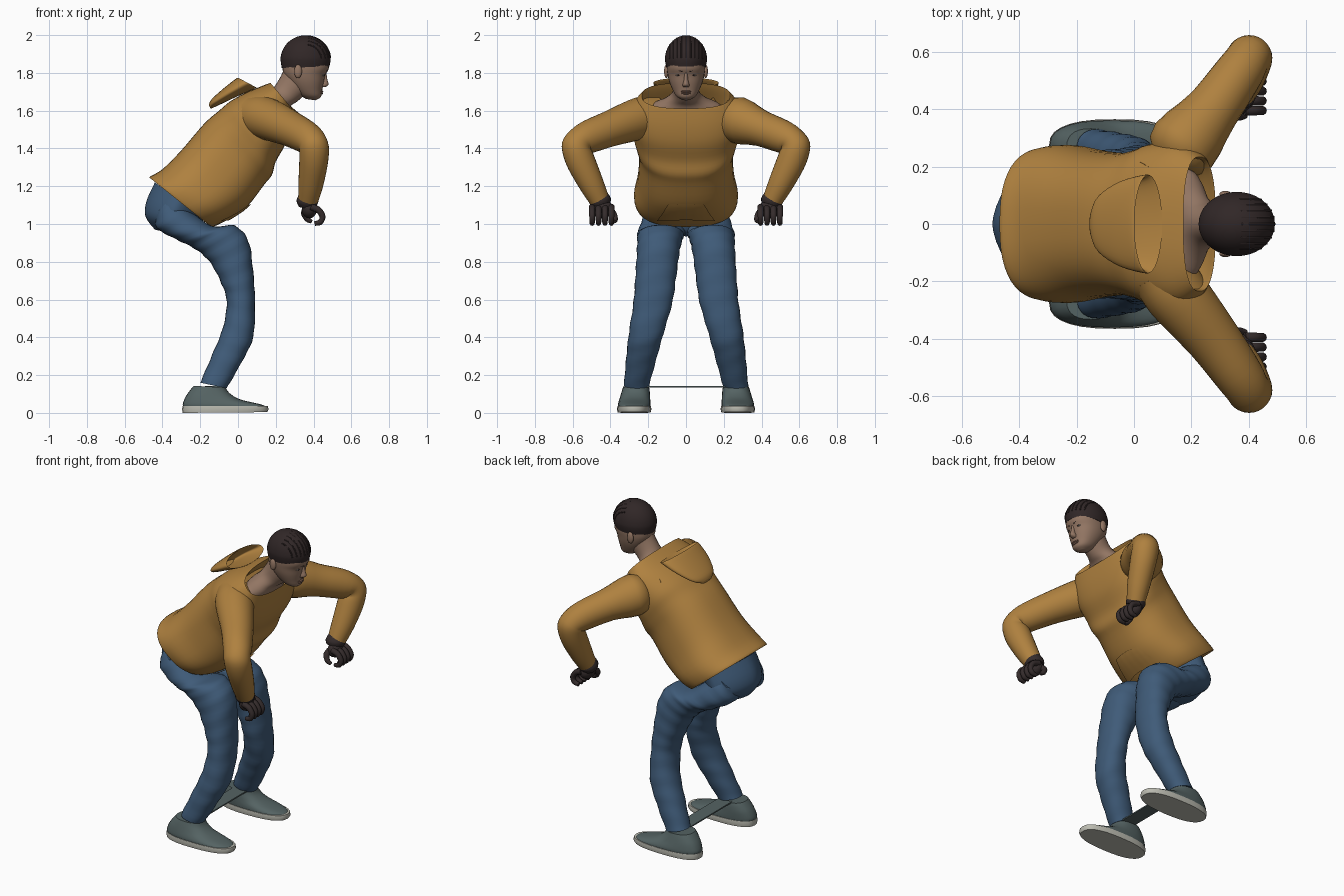
import bpy
import bmesh
from math import sin, cos, pi, radians
from mathutils import Vector

cube = bpy.data.objects.get("Cube")
if cube:
    bpy.data.objects.remove(cube)


def material(name, r, g, b):
    mat = bpy.data.materials.new(name)
    mat.use_nodes = True
    mat.diffuse_color = (r, g, b, 1)
    shader = mat.node_tree.nodes["Principled BSDF"]
    shader.inputs["Base Color"].default_value = (r, g, b, 1)
    shader.inputs["Roughness"].default_value = 0.8
    return mat


ochre = material("ochre cloth", 0.43, 0.22, 0.05)
denim = material("blue denim", 0.05, 0.105, 0.19)
skin = material("brown skin", 0.29, 0.18, 0.125)
lip_tone = material("lip brown", 0.22, 0.12, 0.085)
dark = material("black hair", 0.03, 0.02, 0.02)
leather = material("dark glove", 0.035, 0.025, 0.025)
slate = material("slate shoe", 0.09, 0.125, 0.125)
sole_grey = material("pale sole", 0.5, 0.5, 0.44)
eye_white = material("eye white", 0.4, 0.36, 0.33)


def finish(name, bm, mat, angle=50):
    mesh = bpy.data.meshes.new(name)
    bmesh.ops.recalc_face_normals(bm, faces=bm.faces)
    bm.to_mesh(mesh)
    bm.free()
    obj = bpy.data.objects.new(name, mesh)
    bpy.context.collection.objects.link(obj)
    mesh.materials.append(mat)
    bpy.ops.object.select_all(action="DESELECT")
    obj.select_set(True)
    bpy.context.view_layer.objects.active = obj
    bpy.ops.object.shade_smooth_by_angle(angle=radians(angle))
    return obj


def spline(a, b, c, d, t):
    return 0.5 * (2 * b + (c - a) * t + (2 * a - 5 * b + 4 * c - d) * t * t
                  + (3 * b - a - 3 * c + d) * t ** 3)


def skin_rings(name, rings, mat, sides=28, steps=4, power=2.0, ripple=0.0):
    """Smoothly join rings, each a centre and two half axes."""
    dense = []
    last = len(rings) - 1
    for i in range(last):
        four = [rings[max(0, min(last, i + k))] for k in (-1, 0, 1, 2)]
        for s in range(steps):
            dense.append([spline(*(r[j] for r in four), s / steps) for j in range(3)])
    dense.append(rings[-1])
    bm = bmesh.new()
    loops = []
    for n, (c, u, v) in enumerate(dense):
        loop = []
        for k in range(sides):
            a = 2 * pi * k / sides
            ca, sa = cos(a), sin(a)
            e = 2 / power
            p = u * abs(ca) ** e * (1 if ca > 0 else -1) + v * abs(sa) ** e * (1 if sa > 0 else -1)
            loop.append(bm.verts.new(c + p * (1 + ripple * sin(n * 1.5 + 2 * sin(a)))))
        loops.append(loop)
    for lo, hi in zip(loops, loops[1:]):
        for k in range(sides):
            m = (k + 1) % sides
            bm.faces.new((lo[k], lo[m], hi[m], hi[k]))
    bm.faces.new(loops[0])
    bm.faces.new(loops[-1])
    return finish(name, bm, mat)


def body(name, rows, mat, side=1, **options):
    """Rows: back x, back z, front x, front z, half width, centre y."""
    rings = []
    for bx, bz, fx, fz, w, *y in rows:
        back, front = Vector((bx, 0, bz)), Vector((fx, 0, fz))
        centre = (back + front) / 2 + Vector((0, side * y[0] if y else 0, 0))
        rings.append((centre, (front - back) / 2, Vector((0, w, 0))))
    return skin_rings(name, rings, mat, **options)


def tube(name, rows, mat, side=1, **options):
    """Rows: x, y, z, radius along a limb."""
    pts = [Vector((x, y * side, z)) for x, y, z, r in rows]
    rings = []
    for i, p in enumerate(pts):
        t = (pts[min(i + 1, len(pts) - 1)] - pts[max(i - 1, 0)]).normalized()
        ref = Vector((0, 1, 0)) if abs(t.y) < 0.8 else Vector((1, 0, 0))
        u = t.cross(ref).normalized()
        rings.append((p, u * rows[i][3], t.cross(u) * rows[i][3]))
    return skin_rings(name, rings, mat, **options)


def blob(name, place, size, mat):
    bm = bmesh.new()
    bmesh.ops.create_uvsphere(bm, u_segments=14, v_segments=9, radius=1)
    bmesh.ops.scale(bm, vec=size, verts=bm.verts)
    bmesh.ops.translate(bm, vec=place, verts=bm.verts)
    return finish(name, bm, mat)


# Hooded top: leaning torso, collar rolled inwards at the end
top = body("hoodie_torso", [
    (-.45, 1.24, -.15, 1.0, .255), (-.467, 1.25, -.135, .985, .265),
    (-.40, 1.29, -.06, 1.02, .275), (-.30, 1.39, .05, 1.095, .255),
    (-.18, 1.53, .14, 1.21, .248), (-.10, 1.60, .18, 1.26, .262),
    (-.04, 1.65, .20, 1.33, .28), (.04, 1.695, .25, 1.42, .288),
    (.10, 1.72, .275, 1.51, .278), (.165, 1.745, .285, 1.60, .24),
    (.168, 1.742, .282, 1.607, .232), (.145, 1.71, .262, 1.57, .225),
    (.10, 1.66, .23, 1.52, .21)], ochre, sides=48, power=2.5)

# Hood pouch hanging behind the neck, hollow at its opening
body("hood", [
    (-.155, 1.63, -.145, 1.61, .04), (-.14, 1.66, -.10, 1.63, .10),
    (-.08, 1.715, -.005, 1.675, .15), (-.01, 1.77, .09, 1.717, .172),
    (-.004, 1.765, .083, 1.718, .163), (-.06, 1.71, -.01, 1.685, .13),
    (-.11, 1.66, -.08, 1.645, .09)], ochre, sides=36)

# Front pocket: thin panel wrapped onto the torso
bm = bmesh.new()
bmesh.ops.create_grid(bm, x_segments=20, y_segments=10, size=1)
for v in bm.verts:
    up = (v.co.y + 1) / 2
    across = v.co.x * (.155 - .06 * up)
    v.co = Vector((-.04 + .11 * up - 2 * across ** 2, across, 1.01 + .095 * up))
pocket = finish("front_pocket", bm, ochre)
wrap = pocket.modifiers.new("wrap", "SHRINKWRAP")
wrap.target = top
wrap.wrap_mode = "ABOVE_SURFACE"
wrap.offset = .007

# Neck and head
body("neck", [
    (.10, 1.62, .23, 1.52, .19), (.135, 1.665, .258, 1.585, .185),
    (.165, 1.69, .28, 1.625, .115), (.195, 1.73, .315, 1.65, .074),
    (.228, 1.785, .37, 1.70, .068), (.25, 1.84, .40, 1.75, .07)], skin)
body("head", [
    (.36, 1.662, .41, 1.655, .022), (.325, 1.685, .438, 1.672, .052),
    (.29, 1.72, .446, 1.71, .073), (.26, 1.76, .455, 1.75, .089),
    (.24, 1.80, .463, 1.79, .098), (.235, 1.84, .482, 1.83, .102),
    (.24, 1.90, .475, 1.90, .10)], skin, power=2.2)
body("nose", [(.44, 1.80, .468, 1.80, .009), (.44, 1.765, .473, 1.765, .011),
              (.43, 1.74, .479, 1.737, .018), (.43, 1.725, .462, 1.725, .016)], skin, sides=14)
for name, z, depth in (("upper_lip", 1.702, .010), ("lower_lip", 1.692, .009)):
    blob(name, (.442, 0, z), (depth, .027, .006), lip_tone)

# Close-cropped hair with braided ridges
MID = Vector((.358, 0, 1.868))
rows = [(MID.x - .126, 1.825, MID.x + .126, 1.835, .104)]
for step in range(10):
    a = radians(step * 9.7)
    rows.append((MID.x - .133 * cos(a), MID.z + .131 * sin(a),
                 MID.x + .133 * cos(a), MID.z + .131 * sin(a), .112 * cos(a)))
body("hair", rows, dark, sides=36, steps=2)
for n in range(-4, 5):
    a = n * .22
    path = []
    for step in range(7):
        t = radians(5 + step * 13)
        path.append((MID.x + .132 * cos(a) * cos(t), .111 * sin(a),
                     MID.z + .128 * cos(a) * sin(t), .004))
    tube("hair_braid", path, dark, sides=8, steps=2)

for side, label in ((1, "left_"), (-1, "right_")):
    # Face details
    blob(label + "eye", (.447, side * .040, 1.788), (.010, .015, .005), eye_white)
    blob(label + "pupil", (.453, side * .040, 1.788), (.006, .006, .005), dark)
    tube(label + "eyebrow", [(.470, .018, 1.806, .003), (.462, .042, 1.814, .004),
                             (.436, .068, 1.808, .003)], dark, side, sides=8)
    blob(label + "ear", (.318, side * .104, 1.808), (.021, .012, .036), skin)

    # Sleeve
    tube(label + "sleeve", [
        (.09, .16, 1.57, .11), (.145, .24, 1.56, .112), (.275, .40, 1.505, .095),
        (.375, .54, 1.45, .083), (.40, .58, 1.415, .078), (.402, .565, 1.35, .077),
        (.387, .505, 1.22, .067), (.372, .46, 1.13, .054)], ochre, side)

    # Glove: cuff, palm, curled fingers and thumb
    tube(label + "glove_cuff", [(.37, .462, 1.16, .045), (.368, .455, 1.125, .058),
                                (.37, .447, 1.10, .050)], leather, side, sides=20)
    blob(label + "glove_palm", (.378, side * .445, 1.08), (.042, .062, .05), leather)
    for f in range(4):
        y = .395 + f * .034
        tube(label + "glove_finger", [
            (.385, y, 1.09, .018), (.425, y, 1.075, .017), (.447, y, 1.04, .016),
            (.436, y, 1.01, .015), (.405, y, 1.002, .012)], leather, side, sides=10)
    tube(label + "glove_thumb", [(.36, .41, 1.08, .02), (.352, .385, 1.055, .018),
                                 (.368, .375, 1.025, .015), (.39, .378, 1.012, .010)],
         leather, side, sides=10)

    # Trouser leg, bent at hip and knee
    body(label + "trouser_leg", [
        (-.43, 1.06, -.35, 1.14, .085, .10), (-.43, .98, -.28, 1.09, .11, .115),
        (-.33, .92, -.14, .99, .125, .13), (-.23, .87, -.02, .992, .12, .137),
        (-.15, .80, .055, .91, .113, .147), (-.09, .69, .08, .75, .108, .16),
        (-.06, .59, .09, .58, .103, .175), (-.08, .45, .08, .40, .092, .21),
        (-.14, .30, .02, .27, .08, .237), (-.20, .16, -.06, .13, .067, .262)],
        denim, side, power=2.2, steps=6, ripple=.02)

    # Shoe upper and sole
    body(label + "shoe", [
        (-.290, .03, .150, .03, .085, .274), (-.292, .05, .125, .044, .086, .274),
        (-.275, .09, .01, .072, .08, .27), (-.25, .125, -.045, .105, .074, .266),
        (-.235, .143, -.065, .135, .068, .264)], slate, side, power=2.5)
    body(label + "shoe_sole", [
        (-.293, 0, .155, .004, .087, .274), (-.296, .018, .162, .018, .091, .274),
        (-.294, .036, .158, .036, .089, .274)], sole_grey, side, power=2.5, steps=1)

# Seat of the trousers
body("trouser_seat", [
    (-.44, 1.22, -.18, 1.03, .21), (-.485, 1.12, -.20, .985, .21),
    (-.49, 1.04, -.22, .955, .19), (-.44, .97, -.27, .935, .11)],
    denim, sides=32, power=1.6)

# Ankle strap joining the shoes
bm = bmesh.new()
bmesh.ops.create_cube(bm, size=1)
bmesh.ops.scale(bm, vec=(.09, .42, .008), verts=bm.verts)
bmesh.ops.translate(bm, vec=(-.13, 0, .139), verts=bm.verts)
finish("ankle_strap", bm, slate, 30)
